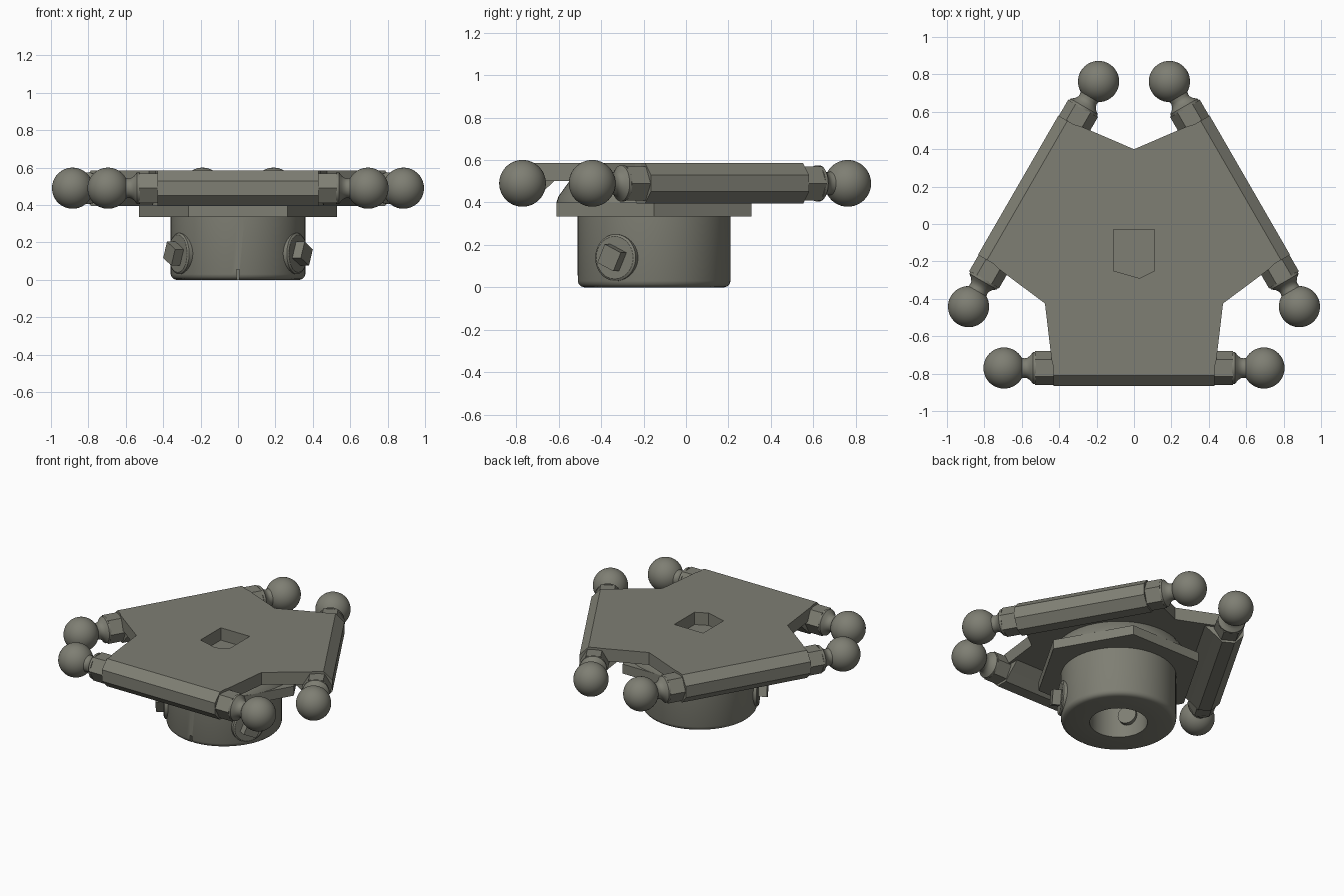
import bpy, bmesh
from math import pi, sin, cos, radians
from mathutils import Matrix, Vector

if "Cube" in bpy.data.objects:
    bpy.data.objects.remove(bpy.data.objects["Cube"])

grey = bpy.data.materials.new("warm grey")
grey.use_nodes = True
grey.diffuse_color = (0.21, 0.21, 0.172, 1)
bsdf = next(n for n in grey.node_tree.nodes if n.type == "BSDF_PRINCIPLED")
bsdf.inputs["Base Color"].default_value = grey.diffuse_color
bsdf.inputs["Roughness"].default_value = 0.6

HUB = Matrix.Translation((0, -0.15, 0))   # common axis of all parts
ROD_Z, ROD_R = 0.49, 0.62                 # rod height and distance from the axis
X_AXIS = Matrix.Rotation(pi / 2, 4, "Y")  # turns local z into x


def finish(name, bm, matrix, smooth=False):
    bm.transform(matrix)
    bmesh.ops.recalc_face_normals(bm, faces=bm.faces)
    mesh = bpy.data.meshes.new(name)
    bm.to_mesh(mesh)
    bm.free()
    mesh.materials.append(grey)
    ob = bpy.data.objects.new(name, mesh)
    bpy.context.collection.objects.link(ob)
    if smooth:
        bpy.ops.object.select_all(action="DESELECT")
        ob.select_set(True)
        bpy.context.view_layer.objects.active = ob
        bpy.ops.object.shade_smooth_by_angle(angle=radians(35))
    return ob


def prism(name, outline, low, high, matrix):
    """Extrude a flat outline along local z."""
    bm = bmesh.new()
    face = bm.faces.new([bm.verts.new((x, y, low)) for x, y in outline])
    top = bmesh.ops.extrude_face_region(bm, geom=[face])["geom"]
    verts = [v for v in top if isinstance(v, bmesh.types.BMVert)]
    bmesh.ops.translate(bm, vec=(0, 0, high - low), verts=verts)
    return finish(name, bm, matrix)


def lathe(name, profile, matrix, sides=64):
    """Spin (radius, z) points about local z."""
    bm = bmesh.new()
    verts = [bm.verts.new((r, 0, z)) for r, z in profile]
    edges = [bm.edges.new(pair) for pair in zip(verts, verts[1:])]
    bmesh.ops.spin(bm, geom=verts + edges, axis=(0, 0, 1), cent=(0, 0, 0),
                   angle=2 * pi, steps=sides, use_merge=True)
    bmesh.ops.remove_doubles(bm, verts=bm.verts, dist=0.0001)
    return finish(name, bm, matrix, True)


def ring(sides, radius, turn=0.0):
    return [(radius * cos(turn + 2 * pi * i / sides),
             radius * sin(turn + 2 * pi * i / sides)) for i in range(sides)]


def cut(ob, cutter):
    mod = ob.modifiers.new("cut", "BOOLEAN")
    mod.operation, mod.solver, mod.object = "DIFFERENCE", "EXACT", cutter
    cutter.hide_render = True
    cutter.hide_viewport = True


# Three-armed top plate with V notches and a shallow central opening
outline = []
for k in range(3):
    turn = Matrix.Rotation(k * 2 * pi / 3, 2)
    for p in ((-0.44, -0.58), (-0.43, -0.62), (0.43, -0.62), (0.44, -0.58), (0.476, -0.275)):
        outline.append(tuple(turn @ Vector(p)))
plate = prism("top_plate", outline, 0.5, 0.585, HUB)
opening = [(-0.11, 0.12), (0.11, 0.12), (0.11, -0.1), (0.03, -0.14), (-0.11, -0.1)]
cut(plate, prism("opening_cutter", opening, 0.45, 0.65, HUB))

# Conical spacer and hexagonal flange under the plate
lathe("spacer", [(0, 0.4), (0.46, 0.4), (0.45, 0.43), (0.4, 0.499), (0, 0.499)], HUB)
prism("hex_flange", ring(6, 0.53), 0.335, 0.4, HUB)

# Bored hub with a rounded lower rim and a timing slot
hub = lathe("hub", [(0.18, 0), (0.33, 0), (0.345, 0.005), (0.355, 0.015), (0.36, 0.03),
                    (0.36, 0.336), (0.18, 0.336), (0.18, 0)], HUB)
slot = [(-0.008, -0.4), (0.008, -0.4), (0.008, -0.33), (-0.008, -0.33)]
cut(hub, prism("slot_cutter", slot, -0.05, 0.055, HUB))

# Set screws with round seats and square heads
for side, angle in (("left", -30), ("right", -150)):
    place = (HUB @ Matrix.Rotation(radians(angle), 4, "Z")
             @ Matrix.Translation((0, 0, 0.14)) @ X_AXIS)
    lathe(side + "_screw_seat", [(0, 0.3), (0.11, 0.3), (0.11, 0.365), (0.1, 0.372),
                                 (0, 0.372)], place, 40)
    lathe(side + "_screw_shank", [(0, 0.15), (0.06, 0.15), (0.06, 0.31), (0, 0.31)], place, 32)
    prism(side + "_screw_head", ring(4, 0.068, radians(20)), 0.36, 0.425, place)

# Ball end: neck from collar to ball
ball = [(0.11 * sin(a * pi / 24), 0.695 - 0.11 * cos(a * pi / 24)) for a in range(4, 25)]
ball[-1] = (0, 0.805)
neck = [(0.085, 0.525), (0.085, 0.54), (0.066, 0.555), (0.055, 0.57), (0.052, 0.583)]

# Three rods, each an octagonal bar with two collars and ball ends
for k, arm in enumerate(("front", "left", "right")):
    place = (HUB @ Matrix.Rotation(k * 2 * pi / 3, 4, "Z")
             @ Matrix.Translation((0, -ROD_R, ROD_Z)))
    along = place @ X_AXIS
    prism(arm + "_rod", ring(8, 0.095 / cos(pi / 8), pi / 8), -0.43, 0.43, along)
    # Sloped web joining the rod to the plate underside (local x points down)
    prism(arm + "_web", [(0.045, 0.09), (-0.011, 0.15), (-0.03, 0.15), (-0.03, 0.08)],
          -0.43, 0.43, along)
    for end, turn in (("left", 0), ("right", pi)):
        out = place @ Matrix.Rotation(turn, 4, "Z") @ X_AXIS
        prism(f"{arm}_{end}_collar", ring(6, 0.092, pi / 6), 0.42, 0.53, out)
        lathe(f"{arm}_{end}_ball_end", [(0, 0.525)] + neck + ball, out, 48)
